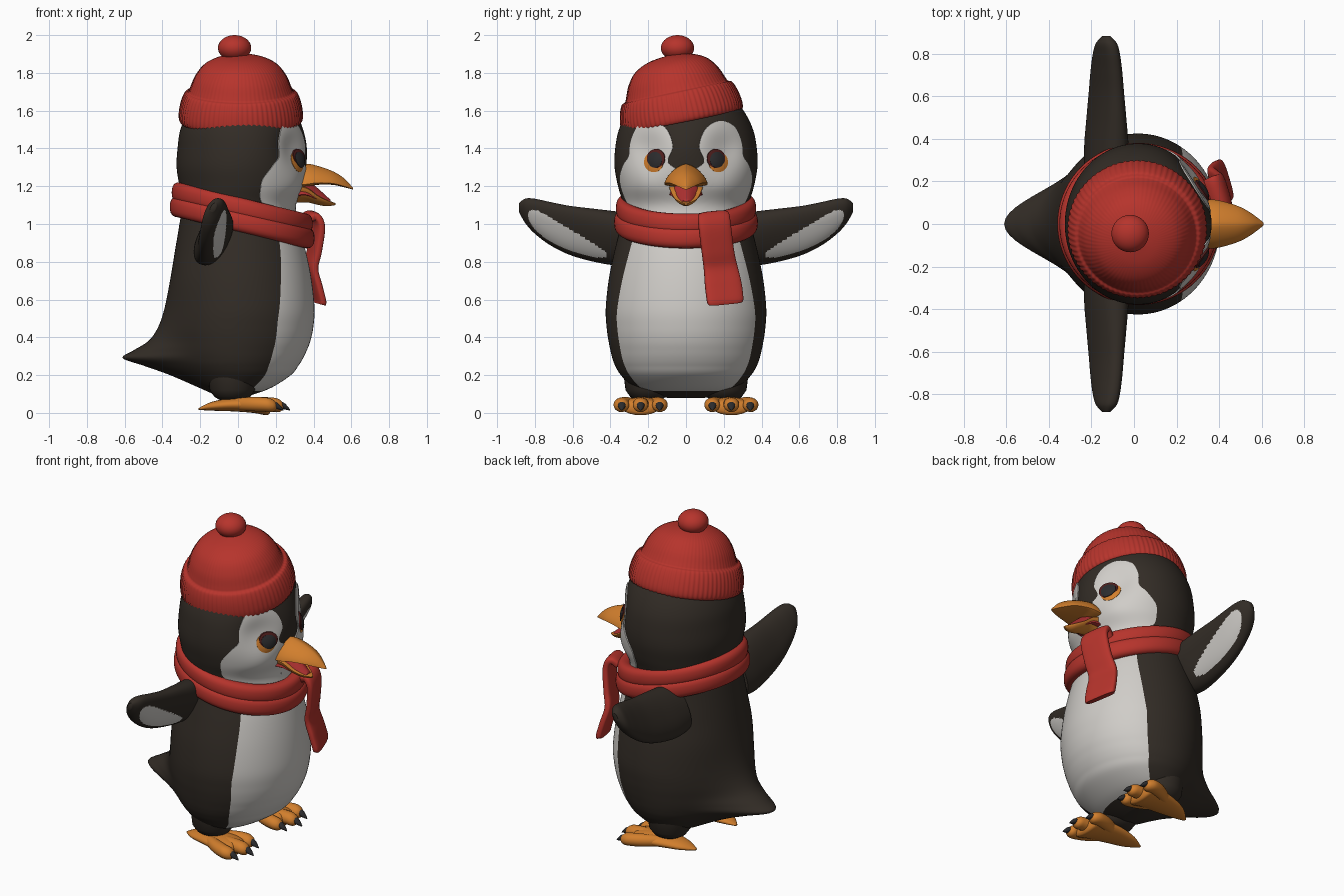
import bpy, bmesh
from math import sin, cos, pi, sqrt, radians, exp
from mathutils import Vector, Matrix

cube = bpy.data.objects.get("Cube")
if cube:
    bpy.data.objects.remove(cube)


def material(name, rgb):
    m = bpy.data.materials.new(name)
    m.use_nodes = True
    m.diffuse_color = (*rgb, 1)
    bsdf = m.node_tree.nodes["Principled BSDF"]
    bsdf.inputs["Base Color"].default_value = (*rgb, 1)
    bsdf.inputs["Roughness"].default_value = 0.7
    return m


DARK = material("dark brown", (0.032, 0.025, 0.019))
WHITE = material("warm white", (0.63, 0.61, 0.58))
RED = material("wool red", (0.47, 0.034, 0.025))
ORANGE = material("orange", (0.64, 0.21, 0.026))
BLACK = material("claw black", (0.025, 0.025, 0.027))
MAROON = material("eye maroon", (0.08, 0.013, 0.012))
MOUTH = material("mouth red", (0.42, 0.03, 0.03))


def spline(points, sub, closed=False):
    """Catmull-Rom through points of any dimension."""
    p, n, out = [Vector(q) for q in points], len(points), []
    for i in range(n if closed else n - 1):
        if closed:
            a, b, c, d = (p[(i + k) % n] for k in (-1, 0, 1, 2))
        else:
            a, b, c, d = (p[min(max(i + k, 0), n - 1)] for k in (-1, 0, 1, 2))
        for s in range(sub):
            t = s / sub
            out.append((b * 2 + (c - a) * t + (a * 2 - b * 5 + c * 4 - d) * t * t
                        + (b * 3 - a - c * 3 + d) * t ** 3) / 2)
    return out if closed else out + [p[-1]]


def oval(centre, u, v, n=32, power=1.0):
    """Ring of points; a power under 1 squares it off."""
    def f(x):
        return abs(x) ** power * (1 if x >= 0 else -1)
    c, u, v = Vector(centre), Vector(u), Vector(v)
    return [c + u * f(cos(2 * pi * j / n)) + v * f(sin(2 * pi * j / n)) for j in range(n)]


def loft(name, rings, mats, rule=None, loop=False, sheet=False):
    bm = bmesh.new()
    vs = [[bm.verts.new(p) for p in r] for r in rings]
    n, m = len(rings[0]), len(rings)
    for i in range(m if loop else m - 1):
        for j in range(n):
            a, b = vs[i], vs[(i + 1) % m]
            f = bm.faces.new((a[j], a[(j + 1) % n], b[(j + 1) % n], b[j]))
            f.material_index = rule(i, j) if rule else 0
    if not loop:
        bm.faces.new(vs[0])
        if not sheet:
            bm.faces.new(vs[-1])
    bmesh.ops.recalc_face_normals(bm, faces=bm.faces)
    if sheet and sum(f.normal.x * f.calc_area() for f in bm.faces) < 0:
        bmesh.ops.reverse_faces(bm, faces=bm.faces)
    mesh = bpy.data.meshes.new(name)
    bm.to_mesh(mesh)
    bm.free()
    ob = bpy.data.objects.new(name, mesh)
    bpy.context.collection.objects.link(ob)
    for mat in mats:
        mesh.materials.append(mat)
    bpy.ops.object.select_all(action='DESELECT')
    ob.select_set(True)
    bpy.context.view_layer.objects.active = ob
    bpy.ops.object.shade_smooth_by_angle(angle=radians(50))


# Body and head: height, back, front, half width, tail length
ROWS = spline([
    (.08, -.06, .02, .10, 0), (.1, -.13, .09, .19, 0), (.135, -.2, .18, .28, .01),
    (.2, -.27, .28, .345, .09), (.25, -.31, .32, .375, .19), (.29, -.33, .345, .39, .28),
    (.33, -.345, .364, .4, .21), (.38, -.355, .383, .41, .12), (.45, -.365, .398, .42, .06),
    (.55, -.365, .405, .425, .025), (.7, -.36, .39, .41, 0), (.85, -.335, .36, .38, 0),
    (1, -.31, .315, .345, 0), (1.1, -.295, .3, .335, 0), (1.2, -.31, .34, .36, 0),
    (1.3, -.325, .36, .378, 0), (1.4, -.32, .365, .375, 0), (1.5, -.305, .345, .355, 0),
    (1.6, -.26, .3, .305, 0), (1.7, -.18, .21, .22, 0), (1.76, -.06, .08, .08, 0)], 6)
COLS = 96


def relief(y, z):
    """Eye sockets and cheeks on the front of the head."""
    y = abs(y)
    return (.014 * exp(-((y - .22) / .1) ** 2 - ((z - 1.2) / .08) ** 2)
            - .042 * exp(-((y - .21) / .1) ** 2 - ((z - 1.4) / .1) ** 2))


def body_ring(row):
    z, back, front, w, tail = row
    edge = radians(60 - 22 * max(0, min(1, z - .5)))
    ring = []
    for j in range(COLS):
        u = (j - COLS / 2) / (COLS / 2)
        a = abs(u)
        t = a * 3 * edge if a < 1 / 3 else edge + (a - 1 / 3) * 1.5 * (pi - edge)
        t = t if u > 0 else -t
        x = (back + front) / 2 + (front - back) / 2 * cos(t) - tail * max(0, -cos(t)) ** 9
        if cos(t) > 0:
            x += relief(w * sin(t), z) * min(1, 3 * cos(t))
        ring.append((x, w * sin(t), z))
    return ring


loft("body", [body_ring(r) for r in ROWS], [DARK, WHITE],
     lambda i, j: int(COLS / 3 <= j < COLS * 2 / 3 and .11 < ROWS[i][0] < 1.05))


def on_face(y, z, lift):
    """Point on the front of the body, raised by lift."""
    k = next(i for i, r in enumerate(ROWS) if r[0] > z)
    lo, hi = ROWS[k - 1], ROWS[k]
    _, back, front, w, _ = lo.lerp(hi, (z - lo[0]) / (hi[0] - lo[0]))
    a = (front - back) / 2
    c = sqrt(max(0, 1 - (y / w) ** 2))
    n = Vector((c / a, y / w ** 2, 0)).normalized()
    x = (front + back) / 2 + a * c + relief(y, z) * min(1, 3 * c)
    return Vector((x, y, z)) + n * lift


def patch(name, centre, outline, mat, lift, bulge=0, side=1, steps=12):
    """Thin plate that follows the face, with its rim tucked in."""
    rings = []
    for r in [max(k / steps, .02) for k in range(steps + 1)] + [1]:
        h = lift + bulge * (1 - r * r) if len(rings) <= steps else -.006
        pts = [(centre[0] + (y - centre[0]) * r, centre[1] + (z - centre[1]) * r)
               for y, z in outline]
        rings.append([on_face(side * y, z, h) for y, z in pts])
    loft(name, rings, [mat], sheet=True)


def round_outline(y, z, ry, rz):
    return [(y + ry * cos(k * pi / 16), z + rz * sin(k * pi / 16)) for k in range(32)]


FACE = spline([(.04, 1.28), (.095, 1.33), (.07, 1.41), (.1, 1.5), (.17, 1.545), (.25, 1.52),
               (.29, 1.44), (.3, 1.36), (.33, 1.31), (.347, 1.24), (.33, 1.16), (.29, 1.08),
               (.24, 1.02), (.1, 1.01), (0, 1.01), (0, 1.2)], 6, True)
for side, label in ((1, "left"), (-1, "right")):
    patch(label + "_face_patch", (.17, 1.26), FACE, WHITE, .006, .002, side, 20)
    for part, y, z, ry, rz, mat, lift in (
            ("iris_rim", .167, 1.328, .05, .054, ORANGE, .01),
            ("iris", .154, 1.347, .046, .05, MAROON, .016),
            ("pupil", .157, 1.34, .036, .042, BLACK, .021)):
        patch(f"{label}_{part}", (y, z), round_outline(y, z, ry, rz), mat, lift, .009, side, 5)


# Beak: distance forward, bottom, top, half width
def beak(name, rows, mat, arch):
    rings = []
    for x, lo, hi, w in spline(rows, 6):
        base, height = (lo, hi - lo) if arch > 0 else (hi, lo - hi)
        ring = []
        for y, s in [(p.x, p.y) for p in oval((0, 0, 0), (1, 0, 0), (0, 1, 0), 32, 1.3)]:
            ring.append((x, w * y, base + height * (s if s > 0 else .12 * s)))
        rings.append(ring)
    loft(name, rings, [mat])


beak("upper_beak", [(.28, 1.205, 1.305, .105), (.36, 1.21, 1.318, .115), (.42, 1.218, 1.308, .106),
                    (.5, 1.215, 1.28, .08), (.56, 1.2, 1.243, .045), (.61, 1.183, 1.19, .006)],
     ORANGE, 1)
beak("lower_beak", [(.28, 1.11, 1.2, .092), (.36, 1.115, 1.19, .087), (.42, 1.102, 1.15, .07),
                    (.47, 1.094, 1.125, .047), (.515, 1.1, 1.11, .01)], ORANGE, -1)
beak("mouth", [(.28, 1.15, 1.235, .09), (.36, 1.155, 1.235, .082), (.41, 1.135, 1.2, .062),
               (.49, 1.112, 1.128, .028)], MOUTH, 1)

# Flippers: distance out, bottom, top, half thickness
WING = spline([(.28, .79, 1.05, .082), (.38, .785, 1.065, .078), (.5, .805, 1.08, .066),
               (.62, .84, 1.095, .056), (.72, .89, 1.115, .051), (.8, .95, 1.132, .046),
               (.85, 1.005, 1.133, .038), (.885, 1.065, 1.11, .014)], 14)


def wing_rule(i, j):
    a = (j + .5) * pi / 48
    y = WING[i][0]
    reach = max(0, 1 - ((y - .625) / .21) ** 6)
    middle, half = -.49 + 1.15 * (y - .43), .23 + 1.1 * (y - .43)
    return int(sin(a) > 0 and abs(cos(a) - middle) < half * sqrt(reach))


for side, label in ((1, "left"), (-1, "right")):
    rings = []
    for y, lo, hi, t in WING:
        h = (hi - lo) / 2
        rings.append(oval((-.13, side * y, (lo + hi) / 2), (.45 * h, 0, h),
                          (t, 0, -.3 * t), 96, .9))
    loft(label + "_flipper", rings, [DARK, WHITE], wing_rule)

# Scarf: two stacked folds around the neck and a hanging end
for label, dz, grow in (("upper", .039, -.004), ("lower", -.037, .006)):
    rings = []
    for k in range(72):
        t = k * pi / 36
        c = (.022 + (.335 + grow) * cos(t), (.333 + grow) * sin(t), 1.045 - .083 * cos(t) + dz)
        rings.append(oval(c, (.042 * cos(t), .042 * sin(t), 0), (0, 0, .054), 24, .8))
    loft(label + "_scarf_fold", rings, [RED], loop=True)

END = spline([(.35, .14, 1.02, .07), (.395, .145, 1.045, .085), (.422, .152, .99, .088),
              (.405, .168, .86, .088), (.385, .183, .77, .092), (.405, .197, .68, .1),
              (.425, .207, .6, .1), (.424, .208, .58, .093)], 6)
rings = []
for k, (x, y, z, w) in enumerate(END):
    a, b = END[max(k - 1, 0)], END[min(k + 1, len(END) - 1)]
    across = Vector((-.3, 1, .1)).normalized()
    along = Vector((b[0] - a[0], b[1] - a[1], b[2] - a[2]))
    rings.append(oval((x, y, z), across * w, across.cross(along).normalized() * .024, 32, .6))
loft("scarf_end", rings, [RED])

# Knitted hat with a broad turned-up brim, ribbed and tilted
tilt = Matrix.Translation((.015, -.015, 1.535)) @ Matrix.Rotation(radians(12), 4, 'X')
PROFILE = spline([(.25, .03), (.3, .002), (.322, .012), (.327, .05), (.317, .11), (.298, .158),
                  (.278, .17), (.268, .19), (.24, .255), (.19, .315), (.11, .352),
                  (.01, .366)], 5)
rings = []
for r, z in PROFILE:
    ring = []
    for j in range(288):
        t = j * pi / 144
        rib = r * (1 + (.007 if z < .17 else .003) * cos(72 * t))
        ring.append(tilt @ Vector((rib * cos(t), rib * sin(t), z)))
    rings.append(ring)
loft("hat", rings, [RED])
loft("pompom", [oval((-.018, -.045, 1.932 - .068 * cos(a)), (.088 * sin(a), 0, 0),
                     (0, .088 * sin(a), 0))
                for a in [.05 + k * (pi - .1) / 20 for k in range(21)]], [RED])


# Feet: legs, webbed pad with heel point, three toes and claws
def tube(name, rows, mat, flat=.9):
    rings = [oval((x, y, z), (0, r, 0), (0, 0, r * flat), 20) for x, y, z, r in spline(rows, 5)]
    loft(name, rings, [mat])


for side, label in ((1, "left"), (-1, "right")):
    def at(x, y, z, r):
        return (x, side * y, z, r)
    loft(label + "_leg", [oval((-.03, side * .2, z), (r, 0, 0), (0, r, 0))
                          for z, r in ((.2, .13), (.12, .12), (.085, .095), (.065, .06))], [DARK])
    tube(label + "_foot", [at(-.21, .2, .02, .01), at(-.14, .215, .035, .055),
                           at(-.03, .225, .044, .085), at(.08, .235, .042, .1),
                           at(.15, .24, .03, .1), at(.17, .24, .026, .06)], ORANGE, .42)
    for toe, y, reach in (("inner", .14, .2), ("middle", .24, .235), ("outer", .34, .2)):
        mid = .225 + (y - .225) * .7
        tube(f"{label}_{toe}_toe", [at(-.08, .225, .045, .025), at(.05, mid, .047, .04),
                                    at(reach - .06, y, .044, .042), at(reach - .015, y, .038, .036),
                                    at(reach + .008, y, .034, .012)], ORANGE)
        tube(f"{label}_{toe}_claw", [at(reach - .025, y, .046, .021), at(reach + .01, y, .036, .019),
                                     at(reach + .04, y, .016, .004)], BLACK)
